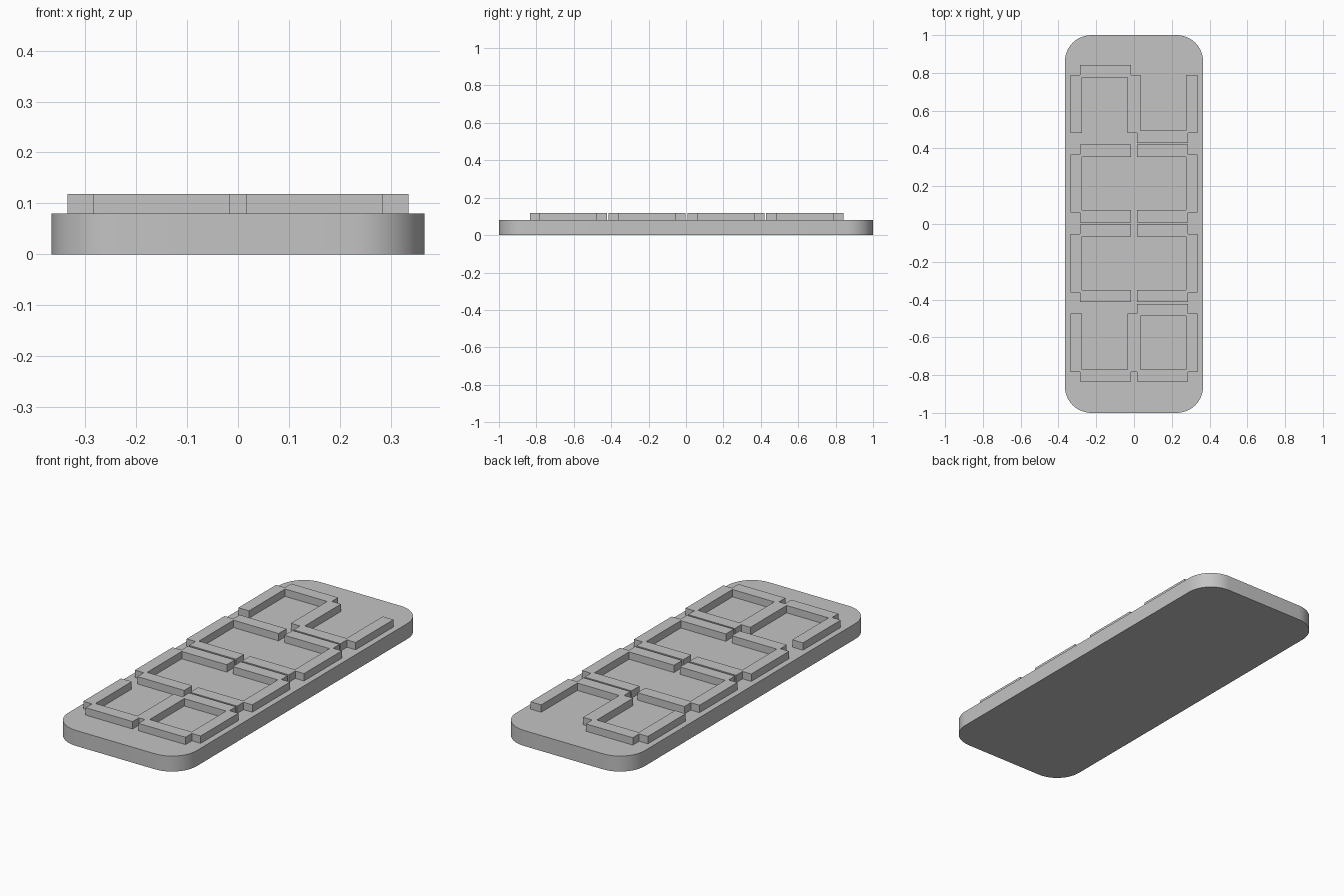
import bpy, bmesh, math

cube = bpy.data.objects.get("Cube")
if cube:
    bpy.data.objects.remove(cube, do_unlink=True)

grey = bpy.data.materials.new("plain grey")
grey.use_nodes = True
grey.diffuse_color = (0.55, 0.55, 0.55, 1)
grey.node_tree.nodes["Principled BSDF"].inputs["Base Color"].default_value = grey.diffuse_color

PLATE_TOP, RAISED_TOP, SINK = 0.08, 0.118, 0.01


def finish(bm, name):
    bmesh.ops.recalc_face_normals(bm, faces=bm.faces)
    mesh = bpy.data.meshes.new(name)
    bm.to_mesh(mesh)
    bm.free()
    mesh.materials.append(grey)
    obj = bpy.data.objects.new(name, mesh)
    bpy.context.collection.objects.link(obj)
    return obj


# Base plate with rounded corners
bm = bmesh.new()
bmesh.ops.create_cube(bm, size=1)
for v in bm.verts:
    v.co = (v.co.x * 0.732, v.co.y * 2, (v.co.z + 0.5) * PLATE_TOP)
uprights = [e for e in bm.edges if abs(e.verts[0].co.z - e.verts[1].co.z) > 0.01]
bmesh.ops.bevel(bm, geom=uprights, offset=0.14, segments=12, profile=0.5, affect='EDGES')
plate = finish(bm, "base_plate")
bpy.ops.object.select_all(action='DESELECT')
plate.select_set(True)
bpy.context.view_layer.objects.active = plate
bpy.ops.object.shade_smooth_by_angle(angle=math.radians(30))

# Seven bar positions as (x min, x max, y min, y max)
BARS = {
    "left": (-0.335, -0.274, -0.154, 0.154),
    "middle": (-0.035, 0.035, -0.154, 0.154),
    "right": (0.274, 0.335, -0.154, 0.154),
    "back_left": (-0.285, -0.017, 0.141, 0.206),
    "back_right": (0.017, 0.285, 0.141, 0.206),
    "front_left": (-0.285, -0.017, -0.206, -0.141),
    "front_right": (0.017, 0.285, -0.206, -0.141),
}


def raised_figure(name, bar_names, y_mid):
    """Merge the chosen bars into one solid by filling the grid cells they cover."""
    bars = [BARS[b] for b in bar_names]
    xs = sorted({x for b in bars for x in b[:2]})
    ys = sorted({y for b in bars for y in b[2:]})
    bm = bmesh.new()
    grid = [[bm.verts.new((x, y + y_mid, PLATE_TOP - SINK)) for y in ys] for x in xs]
    for i in range(len(xs) - 1):
        for j in range(len(ys) - 1):
            cx, cy = (xs[i] + xs[i + 1]) / 2, (ys[j] + ys[j + 1]) / 2
            if any(b[0] < cx < b[1] and b[2] < cy < b[3] for b in bars):
                bm.faces.new((grid[i][j], grid[i + 1][j], grid[i + 1][j + 1], grid[i][j + 1]))
    bmesh.ops.delete(bm, geom=[v for v in bm.verts if not v.link_faces], context='VERTS')
    ext = bmesh.ops.extrude_face_region(bm, geom=bm.faces[:], use_keep_orig=True)
    top = [g for g in ext["geom"] if isinstance(g, bmesh.types.BMVert)]
    bmesh.ops.translate(bm, verts=top, vec=(0, 0, RAISED_TOP - PLATE_TOP + SINK))
    bmesh.ops.dissolve_limit(bm, angle_limit=0.01, verts=bm.verts, edges=bm.edges)
    finish(bm, name)


# Four raised figures, back to front
ring = [b for b in BARS if b != "middle"]
raised_figure("raised_figure_back", ["left", "back_left", "middle", "front_right", "right"], 0.635)
raised_figure("raised_figure_mid_back", ring, 0.214)
raised_figure("raised_figure_mid_front", ring, -0.208)
raised_figure("raised_figure_front", [b for b in BARS if b != "back_left"], -0.629)
